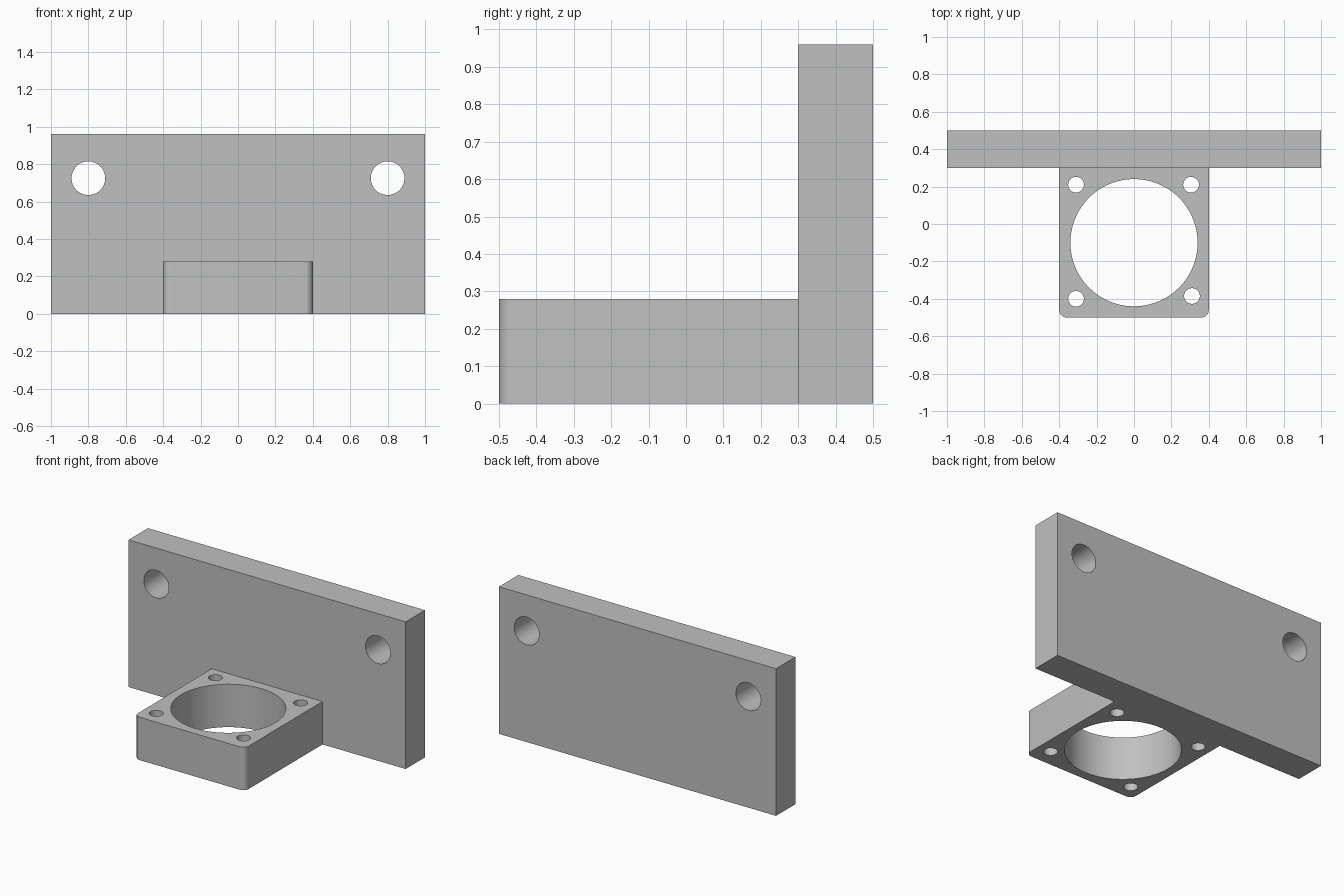
import bpy
import bmesh
import math
from mathutils import Matrix, Vector

default = bpy.data.objects.get("Cube")
if default:
    bpy.data.objects.remove(default, do_unlink=True)

grey = bpy.data.materials.new("plain grey")
grey.use_nodes = True
colour = (0.53, 0.53, 0.53, 1)
grey.diffuse_color = colour
grey.node_tree.nodes["Principled BSDF"].inputs["Base Color"].default_value = colour


def new_object(name, bm):
    mesh = bpy.data.meshes.new(name)
    bm.to_mesh(mesh)
    bm.free()
    mesh.materials.append(grey)
    obj = bpy.data.objects.new(name, mesh)
    bpy.context.collection.objects.link(obj)
    return obj


def box(name, low, high, front_radius=0):
    low, high = Vector(low), Vector(high)
    bm = bmesh.new()
    place = Matrix.Translation((low + high) / 2) @ Matrix.Diagonal((*(high - low), 1))
    bmesh.ops.create_cube(bm, size=1, matrix=place)
    if front_radius:
        # Round the upright edges at the front
        edges = [e for e in bm.edges
                 if all(abs(v.co.y - low.y) < 1e-4 for v in e.verts)
                 and abs(e.verts[0].co.z - e.verts[1].co.z) > 0.01]
        bmesh.ops.bevel(bm, geom=edges, offset=front_radius, segments=8,
                        profile=0.5, affect='EDGES')
    return new_object(name, bm)


def cylinder(centre, radius, depth, sides, turn=0):
    bm = bmesh.new()
    place = Matrix.Translation(centre) @ Matrix.Rotation(turn, 4, 'X')
    bmesh.ops.create_cone(bm, cap_ends=True, segments=sides, radius1=radius,
                          radius2=radius, depth=depth, matrix=place)
    return new_object("hole_cutter", bm)


def combine(target, other, operation):
    mod = target.modifiers.new(operation.title(), 'BOOLEAN')
    mod.operation = operation
    mod.solver = 'EXACT'
    mod.object = other
    bpy.context.view_layer.objects.active = target
    bpy.ops.object.modifier_apply(modifier=mod.name)
    bpy.data.objects.remove(other, do_unlink=True)


# Upright back plate joined to the projecting ring mount
bracket = box("mounting_bracket", (-1, 0.3, 0), (1, 0.5, 0.96))
arm = box("ring_mount", (-0.4, -0.5, 0), (0.4, 0.4, 0.28), front_radius=0.04)
combine(bracket, arm, 'UNION')

# Wall screw holes through the back plate
for side in (-1, 1):
    combine(bracket, cylinder((side * 0.8, 0.4, 0.725), 0.09, 0.5, 48, math.pi / 2),
            'DIFFERENCE')

# Large bore and four corner screw holes through the mount
combine(bracket, cylinder((0, -0.1, 0.14), 0.34, 0.5, 96), 'DIFFERENCE')
for x, y in ((-0.31, 0.21), (0.305, 0.21), (-0.31, -0.4), (0.31, -0.385)):
    combine(bracket, cylinder((x, y, 0.14), 0.042, 0.5, 32), 'DIFFERENCE')

# Smooth the round walls and keep the flat edges crisp
bpy.ops.object.select_all(action='DESELECT')
bracket.select_set(True)
bpy.context.view_layer.objects.active = bracket
bpy.ops.object.shade_smooth_by_angle(angle=math.radians(30))
